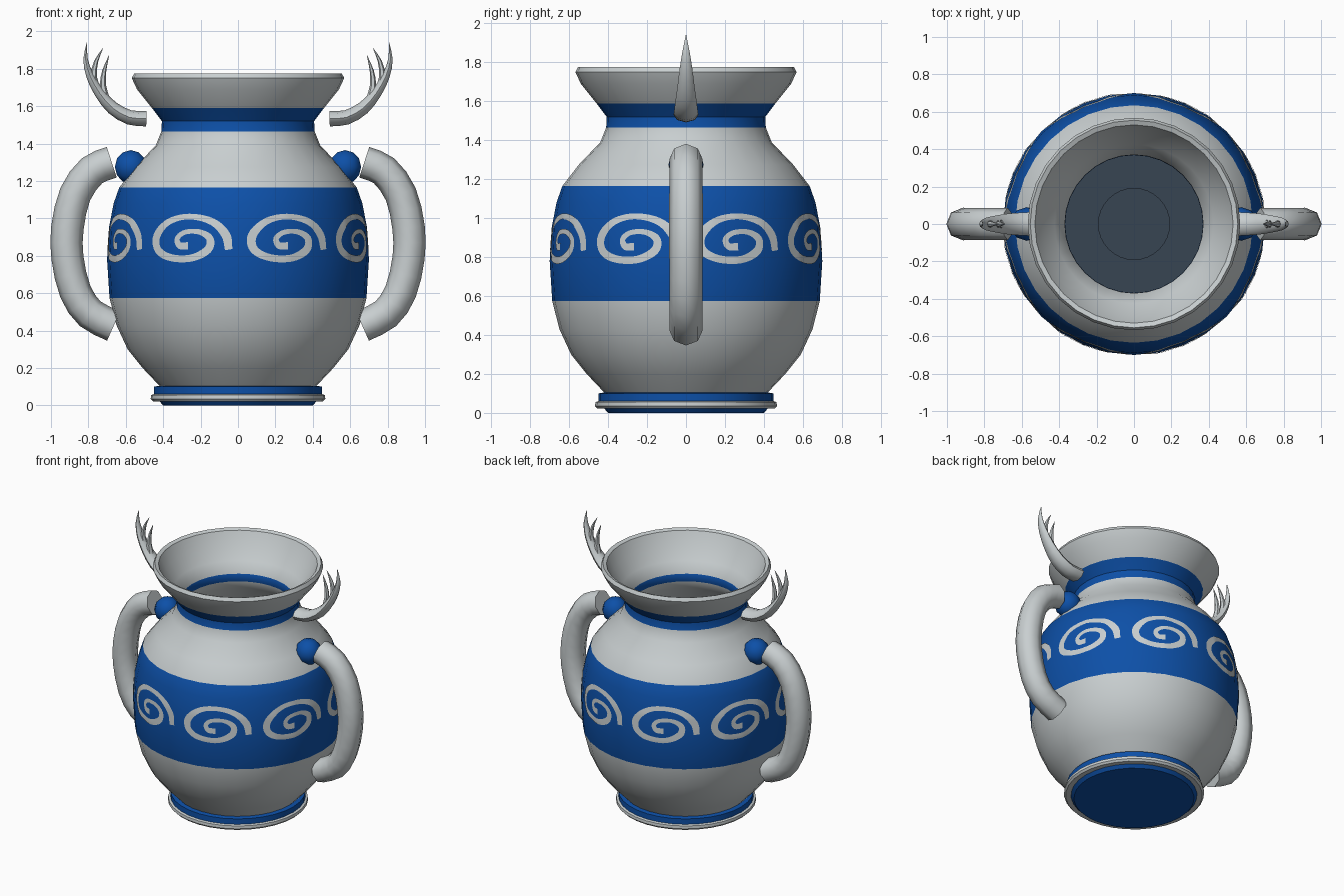
import bpy, bmesh, math
from mathutils import Vector

if "Cube" in bpy.data.objects:
    bpy.data.objects.remove(bpy.data.objects["Cube"])

def material(name, rgb):
    m = bpy.data.materials.new(name)
    m.diffuse_color = (*rgb, 1)
    m.use_nodes = True
    m.node_tree.nodes["Principled BSDF"].inputs["Base Color"].default_value = m.diffuse_color
    return m

GREY = material("pale_grey", (0.58, 0.62, 0.63))
BLUE = material("cobalt_blue", (0.004, 0.08, 0.39))
SLATE = material("dark_slate", (0.038, 0.058, 0.084))
N = 32  # sides of the vase

def finish(name, bm, mats, angle=40, recalc=True):
    if recalc:
        bmesh.ops.recalc_face_normals(bm, faces=bm.faces)
    me = bpy.data.meshes.new(name)
    bm.to_mesh(me)
    bm.free()
    for m in mats:
        me.materials.append(m)
    ob = bpy.data.objects.new(name, me)
    bpy.context.collection.objects.link(ob)
    bpy.ops.object.select_all(action='DESELECT')
    ob.select_set(True)
    bpy.context.view_layer.objects.active = ob
    bpy.ops.object.shade_smooth_by_angle(angle=math.radians(angle))
    return ob

def lathe(name, profile, mats):
    """Revolve (radius, z, material of the segment that follows)."""
    bm = bmesh.new()
    rings = []
    for r, z, _ in profile:
        if r == 0:
            rings.append([bm.verts.new((0, 0, z))] * N)
        else:
            rings.append([bm.verts.new((r * math.cos(2 * math.pi * i / N),
                                        r * math.sin(2 * math.pi * i / N), z)) for i in range(N)])
    for (a, b), p in zip(zip(rings, rings[1:]), profile):
        for i in range(N):
            j = (i + 1) % N
            vs = list(dict.fromkeys((a[i], a[j], b[j], b[i])))
            bm.faces.new(vs).material_index = p[2]
    return finish(name, bm, mats)

def spline(pts, steps):
    """Catmull-Rom curve through the points."""
    pts = [Vector(p) for p in pts]
    ext = [2 * pts[0] - pts[1]] + pts + [2 * pts[-1] - pts[-2]]
    out = []
    for a, b, c, d in zip(ext, ext[1:], ext[2:], ext[3:]):
        for k in range(steps):
            t = k / steps
            out.append(0.5 * (2 * b + (c - a) * t + (2 * a - 5 * b + 4 * c - d) * t * t
                              + (3 * b - a - 3 * c + d) * t ** 3))
    return out + [pts[-1]]

def tube(bm, pts, side, sides, steps, flat=1.0):
    """Sweep an oval along (x, z, radius) points in the xz plane."""
    path = spline(pts, steps)
    rings = []
    for i, p in enumerate(path):
        d = path[min(i + 1, len(path) - 1)] - path[max(i - 1, 0)]
        d = Vector((d.x, d.y)).normalized()
        ring = []
        for k in range(sides):
            a = 2 * math.pi * k / sides
            o = p.z * math.cos(a)
            ring.append(bm.verts.new((side * (p.x - d.y * o), p.z * flat * math.sin(a), p.y + d.x * o)))
        rings.append(ring)
    for a, b in zip(rings, rings[1:]):
        for k in range(sides):
            j = (k + 1) % sides
            bm.faces.new((a[k], a[j], b[j], b[k]))
    bm.faces.new(rings[0])
    bm.faces.new(rings[-1])

# Vase body: foot, belly, neck, flared rim, then the inside down to the floor
outer = [(0, 0, 1), (0.40, 0, 1), (0.42, 0.022, 0), (0.455, 0.022, 0), (0.467, 0.035, 0),
         (0.465, 0.055, 0), (0.45, 0.06, 1), (0.45, 0.10, 1), (0.42, 0.105, 0),
         (0.51, 0.20, 0), (0.59, 0.30, 0), (0.65, 0.43, 0), (0.687, 0.575, 1), (0.70, 0.78, 1),
         (0.69, 0.95, 1), (0.665, 1.08, 1), (0.635, 1.165, 0), (0.55, 1.275, 0), (0.44, 1.39, 0),
         (0.41, 1.465, 1), (0.407, 1.52, 1), (0.46, 1.59, 0), (0.54, 1.69, 0), (0.568, 1.75, 0)]
inner = [(0.555, 1.775, 0), (0.53, 1.765, 0), (0.49, 1.68, 0), (0.425, 1.59, 0), (0.37, 1.52, 1),
         (0.368, 1.465, 0), (0.40, 1.40, 0), (0.59, 1.16, 0), (0.65, 0.90, 0), (0.65, 0.70, 0),
         (0.61, 0.43, 0), (0.47, 0.20, 0), (0.39, 0.11, 2), (0.19, 0.11, 2), (0.19, 0.10, 2), (0, 0.10, 2)]
lathe("vase_body", outer + inner, [GREY, BLUE, SLATE])

# Painted scrolls: thin ribbons lying just above the faceted band
def surface(theta, z, lift=0.004):
    belly = outer[12:17]
    for (r0, z0, _), (r1, z1, _) in zip(belly, belly[1:]):
        if z0 <= z <= z1:
            r = r0 + (r1 - r0) * (z - z0) / (z1 - z0)
            break
    half = math.pi / N
    r = r * math.cos(half) / math.cos(theta % (2 * half) - half) + lift
    return (r * math.cos(theta), r * math.sin(theta), z)

scroll = [(0.222, -0.06, 0.020), (0.205, 0.02, 0.024), (0.13, 0.09, 0.019), (0.0, 0.117, 0.015),
          (-0.12, 0.09, 0.018), (-0.195, 0.015, 0.024), (-0.185, -0.06, 0.022), (-0.10, -0.103, 0.019),
          (0.02, -0.105, 0.019), (0.11, -0.06, 0.022), (0.12, 0.0, 0.02), (0.06, 0.035, 0.014),
          (-0.02, 0.033, 0.013), (-0.065, 0.0, 0.015), (-0.05, -0.038, 0.018), (0.0, -0.04, 0.02)]
path = spline(scroll, 5)
bm = bmesh.new()
for k in range(8):
    centre = math.pi / 8 + k * math.pi / 4
    rows = []
    for i, p in enumerate(path):
        d = path[min(i + 1, len(path) - 1)] - path[max(i - 1, 0)]
        d = Vector((d.x, d.y)).normalized()
        rows.append([bm.verts.new(surface(centre + (p.x - d.y * p.z * w) / 0.69, 0.893 + p.y + d.x * p.z * w))
                     for w in (-1, -0.33, 0.33, 1)])
    for a, b in zip(rows, rows[1:]):
        for j in range(3):
            f = bm.faces.new((a[j], b[j], b[j + 1], a[j + 1]))
            f.normal_update()
            if f.normal.dot(f.calc_center_median()) < 0:
                f.normal_flip()
finish("painted_scrolls", bm, [GREY], recalc=False)

handle = [(0.675, 1.30, 0.086), (0.78, 1.255, 0.086), (0.87, 1.13, 0.086), (0.912, 0.95, 0.087),
          (0.912, 0.79, 0.086), (0.87, 0.61, 0.086), (0.79, 0.49, 0.086), (0.665, 0.425, 0.086)]
stem = [(0.49, 1.533, 0.041), (0.58, 1.54, 0.039), (0.67, 1.59, 0.035), (0.74, 1.67, 0.028),
        (0.79, 1.76, 0.021), (0.815, 1.85, 0.012), (0.808, 1.94, 0.001)]
tines = [[(0.75, 1.69, 0.02), (0.722, 1.75, 0.017), (0.708, 1.83, 0.011), (0.725, 1.91, 0.001)],
         [(0.70, 1.63, 0.018), (0.685, 1.70, 0.015), (0.672, 1.78, 0.01), (0.69, 1.87, 0.001)]]
tines = [[(0.755, 1.69, 0.022), (0.772, 1.76, 0.017), (0.758, 1.84, 0.011), (0.722, 1.91, 0.001)],
         [(0.705, 1.63, 0.022), (0.722, 1.71, 0.017), (0.715, 1.79, 0.011), (0.69, 1.87, 0.001)]]

for side, word in ((-1, "left"), (1, "right")):
    # Curved handle
    bm = bmesh.new()
    tube(bm, handle, side, 8, 2)
    finish(word + "_handle", bm, [GREY], 50)
    # Ball joint between handle and shoulder
    bm = bmesh.new()
    bmesh.ops.create_uvsphere(bm, u_segments=10, v_segments=6, radius=0.09)
    bmesh.ops.translate(bm, verts=bm.verts, vec=(side * 0.573, 0, 1.275))
    finish(word + "_handle_ball", bm, [BLUE], 60)
    # Branched antler beside the neck
    bm = bmesh.new()
    tube(bm, stem, side, 8, 2, 1.6)
    for t in tines:
        tube(bm, t, side, 6, 2, 1.2)
    finish(word + "_antler", bm, [GREY], 50)
